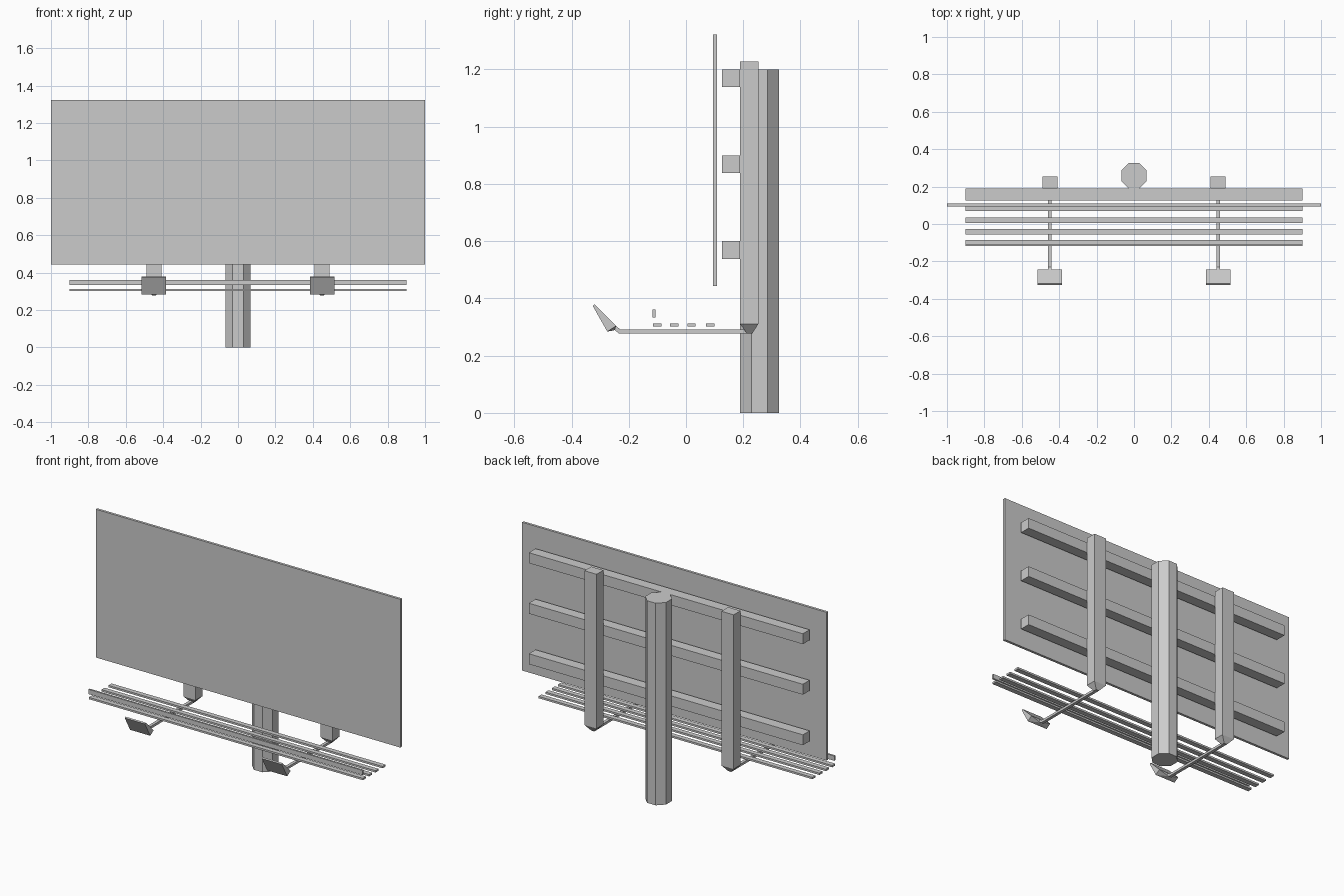
import bpy
import bmesh
import math
from mathutils import Vector

cube = bpy.data.objects.get("Cube")
if cube:
    bpy.data.objects.remove(cube, do_unlink=True)

steel = bpy.data.materials.new("light_grey_steel")
steel.use_nodes = True
GREY = (0.6, 0.6, 0.6, 1)
steel.diffuse_color = GREY
steel.node_tree.nodes["Principled BSDF"].inputs["Base Color"].default_value = GREY


def finish(name, bm):
    bmesh.ops.recalc_face_normals(bm, faces=bm.faces)
    mesh = bpy.data.meshes.new(name)
    bm.to_mesh(mesh)
    bm.free()
    mesh.materials.append(steel)
    obj = bpy.data.objects.new(name, mesh)
    bpy.context.collection.objects.link(obj)
    return obj


def loft(name, rings):
    """Skin a closed solid through rings with equal point counts."""
    bm = bmesh.new()
    loops = [[bm.verts.new(p) for p in ring] for ring in rings]
    for a, b in zip(loops, loops[1:]):
        for i in range(len(a)):
            j = (i + 1) % len(a)
            bm.faces.new((a[i], a[j], b[j], b[i]))
    bm.faces.new(loops[0])
    bm.faces.new(loops[-1])
    return finish(name, bm)


def rect(x, hx, y0, y1, z):
    return [(x - hx, y0, z), (x + hx, y0, z), (x + hx, y1, z), (x - hx, y1, z)]


def box(name, x, hx, y0, y1, z0, z1):
    return loft(name, [rect(x, hx, y0, y1, z0), rect(x, hx, y0, y1, z1)])


def prism(name, x, hx, profile):
    """Extrude a side profile of (y, z) points across x."""
    return loft(name, [[(x + s * hx, y, z) for y, z in profile] for s in (-1, 1)])


# Octagonal main pole with flat sides facing the axes
radius = 0.068 / math.cos(math.pi / 8)
angles = [math.pi / 8 + i * math.pi / 4 for i in range(8)]
loft("main_pole", [[(radius * math.cos(a), 0.257 + radius * math.sin(a), z)
                    for a in angles] for z in (0, 1.2)])

# Display board and its horizontal rails
box("display_board", 0, 1, 0.094, 0.109, 0.443, 1.323)
for i, z in enumerate((0.538, 0.838, 1.138)):
    box(f"back_rail_{i + 1}", 0, 0.9, 0.126, 0.189, z, z + 0.062)

# Walkway planks and front toe board
for i, y in enumerate((-0.1, -0.041, 0.019, 0.085)):
    box(f"walkway_plank_{i + 1}", 0, 0.9, y - 0.0145, y + 0.0145, 0.302, 0.313)
box("walkway_front_board", 0, 0.9, -0.117, -0.106, 0.333, 0.361)

for side, sx in (("left", 1), ("right", -1)):
    x = sx * 0.45

    # Upright with a tapered foot
    loft(f"{side}_upright", [rect(x, 0.01, 0.212, 0.232, 0.278),
                             rect(x, 0.04, 0.189, 0.253, 0.311),
                             rect(x, 0.04, 0.189, 0.253, 1.227)])

    # Lamp arm, bent up at the front
    prism(f"{side}_lamp_arm", x, 0.009,
          [(0.225, 0.277), (0.225, 0.291), (-0.229, 0.291),
           (-0.252, 0.310), (-0.262, 0.300), (-0.234, 0.277)])

    # Lamp head: a wedge leaning forward, with a hollow-looking tapered base
    prism(f"{side}_lamp_head", x, 0.066,
          [(-0.275, 0.284), (-0.326, 0.374), (-0.319, 0.379), (-0.244, 0.304)])
    base = [Vector((x + s * 0.066, y, z)) for s, y, z in
            ((-1, -0.275, 0.284), (1, -0.275, 0.284),
             (1, -0.244, 0.304), (-1, -0.244, 0.304))]
    tip = Vector((x, -0.249, 0.289))
    loft(f"{side}_lamp_base", [base, [tip + (p - tip) * 0.14 for p in base]])
